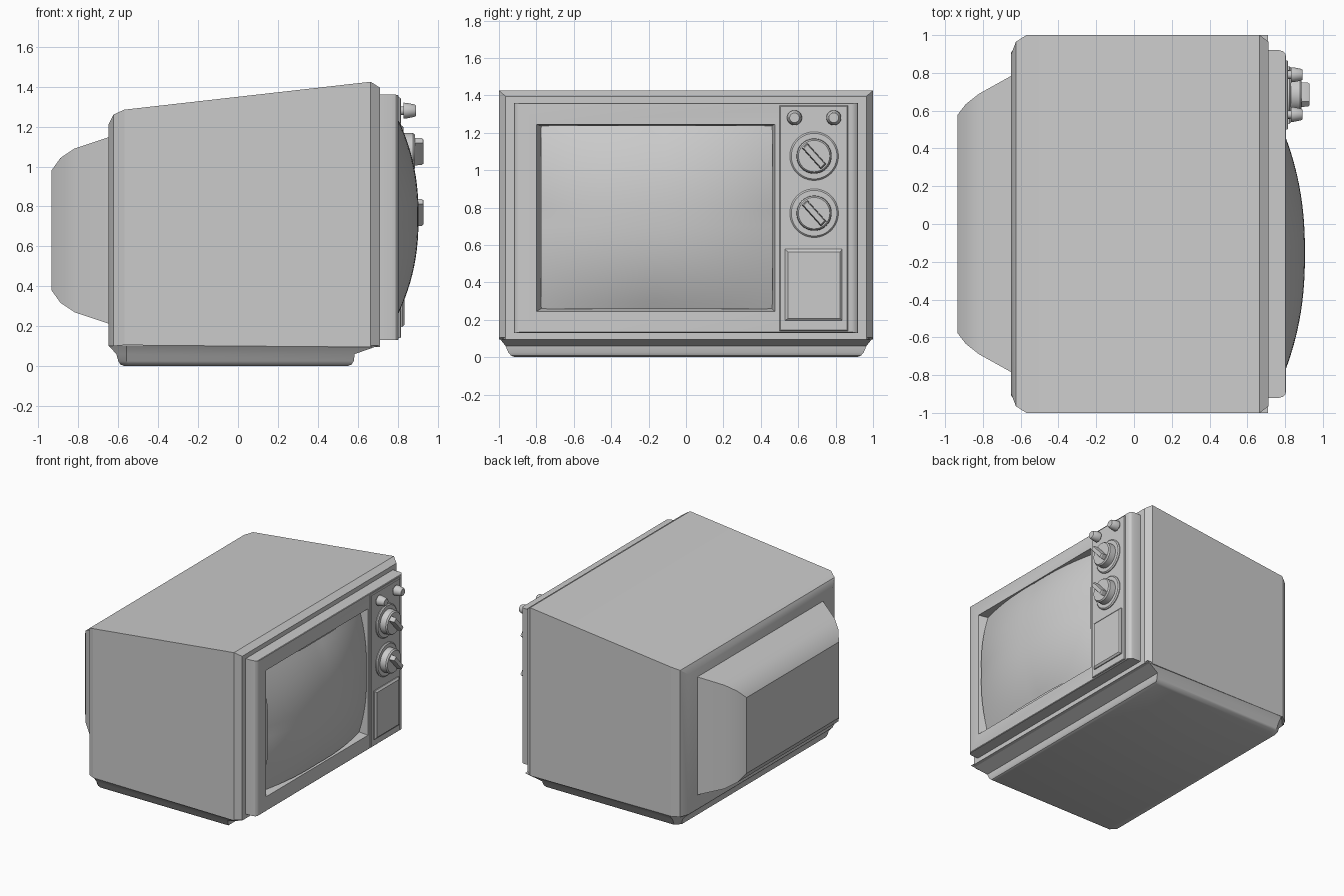
import bpy, bmesh, math
from mathutils import Matrix

if "Cube" in bpy.data.objects:
    bpy.data.objects.remove(bpy.data.objects["Cube"])


def finish(name, bm, angle=30):
    bmesh.ops.recalc_face_normals(bm, faces=bm.faces)
    me = bpy.data.meshes.new(name)
    bm.to_mesh(me)
    bm.free()
    ob = bpy.data.objects.new(name, me)
    bpy.context.collection.objects.link(ob)
    bpy.ops.object.select_all(action='DESELECT')
    ob.select_set(True)
    bpy.context.view_layer.objects.active = ob
    bpy.ops.object.shade_smooth_by_angle(angle=math.radians(angle))
    return ob


def rect(x, y0, y1, z0, z1):
    return [(x, y0, z0), (x, y1, z0), (x, y1, z1), (x, y0, z1)]


def circle(x, y, z, r, n=32):
    return [(x, y + r * math.cos(2 * math.pi * i / n), z + r * math.sin(2 * math.pi * i / n))
            for i in range(n)]


def plan(z, xb, xf, hy, c):
    # horizontal outline with clipped rear corners
    return [(xf, -hy, z), (xf, hy, z), (xb + c, hy, z), (xb, hy - c, z),
            (xb, -hy + c, z), (xb + c, -hy, z)]


def loft(name, rings, cap_end=True, angle=30):
    bm = bmesh.new()
    vr = [[bm.verts.new(p) for p in r] for r in rings]
    n = len(vr[0])
    for a, b in zip(vr, vr[1:]):
        for i in range(n):
            j = (i + 1) % n
            bm.faces.new((a[i], a[j], b[j], b[i]))
    bm.faces.new(vr[0])
    if cap_end:
        bm.faces.new(vr[-1])
    return finish(name, bm, angle)


# Cabinet, wedge-topped with chamfered front and rear rims
loft("cabinet", [rect(x, -h, h, a, b) for x, h, a, b in (
    (-0.65, 0.90, 0.10, 1.21), (-0.625, 0.965, 0.10, 1.26), (-0.57, 1.0, 0.105, 1.285),
    (0.665, 1.0, 0.095, 1.425), (0.712, 0.965, 0.095, 1.395))])

# Plinth under the cabinet
loft("base", [plan(*p) for p in (
    (0.104, -0.65, 0.71, 1.0, 0.09), (0.06, -0.61, 0.585, 0.965, 0.05),
    (0.025, -0.60, 0.58, 0.95, 0.04), (0.008, -0.59, 0.57, 0.935, 0.04),
    (0.0, -0.57, 0.55, 0.915, 0.04))])

# Picture tube housing on the back
loft("rear_housing", [rect(x, -h, h, 0.68 - v, 0.68 + v) for x, h, v in (
    (-0.64, 0.79, 0.47), (-0.82, 0.69, 0.41), (-0.89, 0.635, 0.363), (-0.935, 0.577, 0.30))])

# Front bezel with rounded sides and the screen recess
loft("bezel", [rect(0.70, -0.92, 0.92, 0.13, 1.36), rect(0.77, -0.92, 0.92, 0.13, 1.36),
               rect(0.79, -0.914, 0.914, 0.13, 1.36), rect(0.801, -0.902, 0.902, 0.131, 1.359),
               rect(0.805, -0.885, 0.885, 0.135, 1.355),
               rect(0.805, -0.80, 0.475, 0.245, 1.245),
               rect(0.73, -0.77, 0.458, 0.262, 1.235)])

# Bulging screen glass
bm = bmesh.new()
bmesh.ops.create_grid(bm, x_segments=28, y_segments=24, size=1)
for v in bm.verts:
    u, w = v.co.x, v.co.y
    drop = 0.105 * abs(u) ** 2.3 + 0.105 * abs(w) ** 2.3
    v.co = (0.905 - drop * (1 - 0.2 * abs(u * w)), -0.156 + 0.618 * u, 0.748 + 0.49 * w)
finish("screen", bm, 60)

# Control panel and speaker door
loft("control_panel", [rect(0.80, 0.50, 0.865, 0.14, 1.345),
                       rect(0.812, 0.50, 0.865, 0.14, 1.345),
                       rect(0.816, 0.504, 0.861, 0.144, 1.341)])
loft("panel_door", [rect(0.81, 0.53, 0.835, 0.195, 0.577),
                    rect(0.824, 0.53, 0.835, 0.195, 0.577),
                    rect(0.835, 0.545, 0.823, 0.208, 0.563)])

# Small knobs on stems
for i, y in enumerate((0.58, 0.79)):
    loft(f"small_knob_{i + 1}", [circle(x, y, 1.28, r, 24) for x, r in (
        (0.81, 0.022), (0.83, 0.022), (0.83, 0.04), (0.845, 0.039), (0.885, 0.031), (0.892, 0.026))])

# Tuning dials: plate, knob and diagonal grip
for i, z in enumerate((1.075, 0.77)):
    y = 0.685
    loft(f"dial_plate_{i + 1}", [circle(x, y, z, r, 48) for x, r in (
        (0.81, 0.13), (0.822, 0.13), (0.83, 0.122))])
    loft(f"dial_knob_{i + 1}", [circle(x, y, z, r, 40) for x, r in (
        (0.825, 0.094), (0.878, 0.092), (0.888, 0.084))])
    grip = loft(f"dial_grip_{i + 1}", [rect(x, -w, w, -l, l) for x, w, l in (
        (0.88, 0.02, 0.076), (0.922, 0.018, 0.074), (0.93, 0.014, 0.068))])
    grip.data.transform(Matrix.Translation((0, y, z)) @ Matrix.Rotation(math.radians(42), 4, 'X'))
